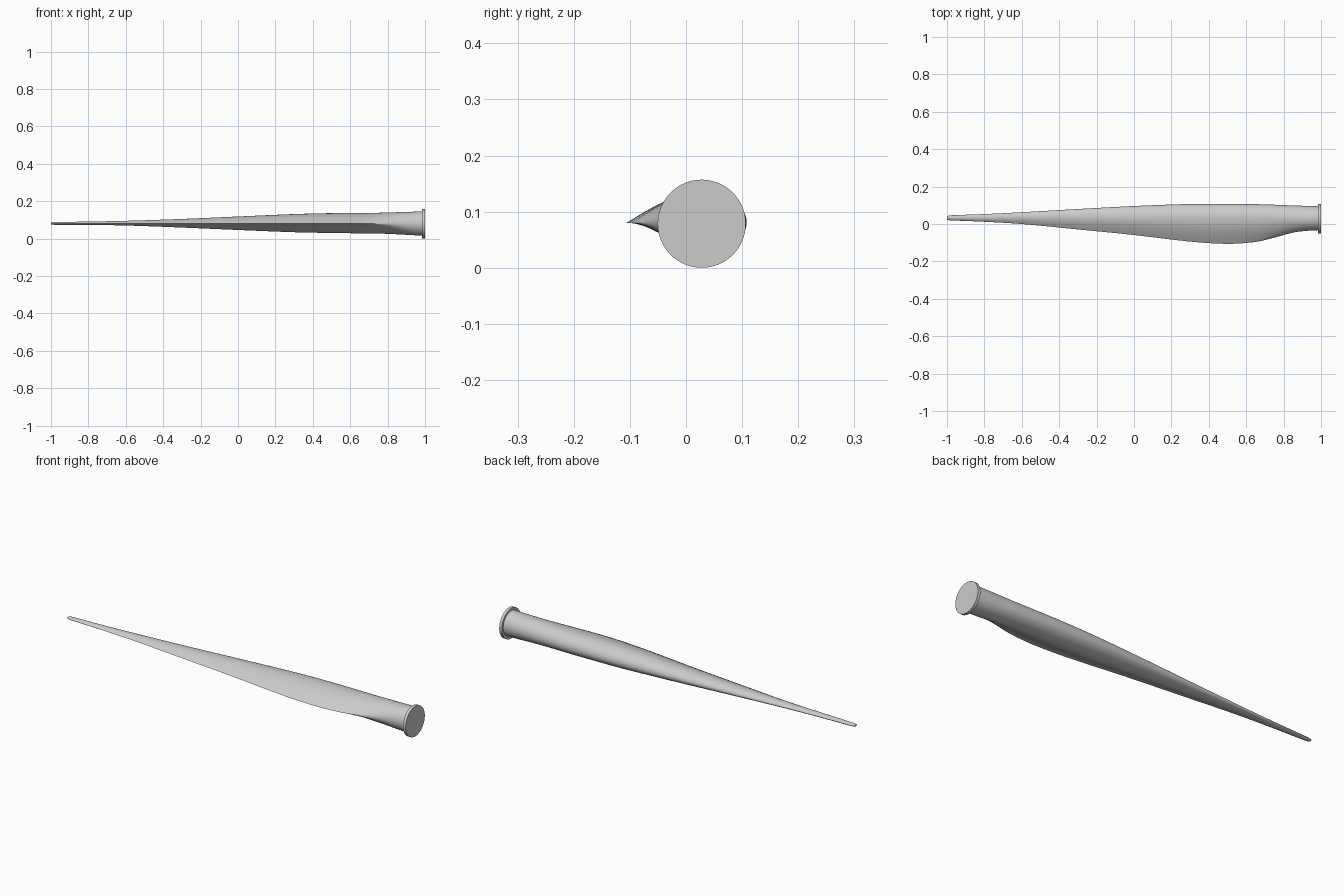
import bpy, bmesh, math

if "Cube" in bpy.data.objects:
    bpy.data.objects.remove(bpy.data.objects["Cube"])

mat = bpy.data.materials.new("light grey")
mat.diffuse_color = (0.6, 0.6, 0.6, 1)
mat.use_nodes = True
mat.node_tree.nodes["Principled BSDF"].inputs["Base Color"].default_value = mat.diffuse_color

# Stations along the blade: x, y min, y of thickest point, y max, z min, z max
STATIONS = [
    (-1.000, 0.023, 0.033, 0.042, 0.076, 0.086),
    (-0.985, 0.020, 0.033, 0.046, 0.074, 0.088),
    (-0.800, 0.012, 0.034, 0.053, 0.073, 0.091),
    (-0.600, 0.000, 0.036, 0.063, 0.070, 0.095),
    (-0.300, -0.029, 0.037, 0.080, 0.059, 0.105),
    (0.000, -0.059, 0.037, 0.096, 0.046, 0.118),
    (0.300, -0.094, 0.036, 0.107, 0.034, 0.131),
    (0.500, -0.106, 0.035, 0.108, 0.030, 0.136),
    (0.650, -0.096, 0.034, 0.106, 0.028, 0.137),
    (0.750, -0.073, 0.033, 0.103, 0.027, 0.138),
    (0.850, -0.046, 0.032, 0.099, 0.023, 0.141),
    (0.920, -0.037, 0.031, 0.097, 0.019, 0.143),
    (0.988, -0.033, 0.030, 0.095, 0.016, 0.145),
]
ZC = 0.080
N = 64


def interpolate(x):
    """Smooth cubic (Hermite) interpolation between stations."""
    S = STATIONS
    i = max(k for k in range(len(S) - 1) if S[k][0] <= x + 1e-9)

    def slope(k, j):
        a, b = max(k - 1, 0), min(k + 1, len(S) - 1)
        return (S[b][j] - S[a][j]) / (S[b][0] - S[a][0])
    d = S[i + 1][0] - S[i][0]
    t = (x - S[i][0]) / d
    if i == 0:
        return [S[0][j] + (S[1][j] - S[0][j]) * t for j in range(1, 6)]
    return [(2*t**3 - 3*t*t + 1) * S[i][j] + (t**3 - 2*t*t + t) * d * slope(i, j)
            + (3*t*t - 2*t**3) * S[i + 1][j] + (t**3 - t*t) * d * slope(i + 1, j)
            for j in range(1, 6)]


def section(x):
    """Round at the root, airfoil with a thin trailing edge further out."""
    y0, yc, y1, z0, z1 = interpolate(x)
    b = min(max((0.95 - x) / 0.35, 0), 1)
    b = b * b * (3 - 2 * b)
    if x < -0.6:  # tip becomes rounder again
        b *= 1 - 0.6 * (-0.6 - x) / 0.4
    pts = []
    for k in range(N):
        a = 2 * math.pi * k / N
        c, s = math.cos(a), math.sin(a)
        y = yc + (y1 - yc if c > 0 else yc - y0) * c
        t = abs(s)
        if c < 0:
            foil = math.cos(c * math.pi / 2) if s > 0 else (1 + math.cos(c * math.pi)) / 2
            t = t * (1 - b) + foil * b
        z = ZC + (z1 - ZC) * t if s > 0 else ZC - (ZC - z0) * t
        pts.append((x, y, z))
    return pts


def loft(name, rings):
    bm = bmesh.new()
    loops = [[bm.verts.new(p) for p in r] for r in rings]
    for a, b in zip(loops, loops[1:]):
        for k in range(N):
            bm.faces.new((a[k], a[(k + 1) % N], b[(k + 1) % N], b[k]))
    bm.faces.new(loops[0])
    bm.faces.new(loops[-1])
    bmesh.ops.recalc_face_normals(bm, faces=bm.faces)
    me = bpy.data.meshes.new(name)
    bm.to_mesh(me)
    bm.free()
    me.materials.append(mat)
    ob = bpy.data.objects.new(name, me)
    bpy.context.collection.objects.link(ob)
    bpy.ops.object.select_all(action='DESELECT')
    ob.select_set(True)
    bpy.context.view_layer.objects.active = ob
    bpy.ops.object.shade_smooth_by_angle(angle=math.radians(35))
    return ob


# Blade body
xs = [-1.0, -0.994] + [-0.985 + 1.973 * i / 70 for i in range(71)]
loft("blade", [section(x) for x in xs])


# Root flange disc
def circle(x, r):
    return [(x, 0.028 + r * math.cos(2 * math.pi * k / N),
             0.0785 + r * math.sin(2 * math.pi * k / N)) for k in range(N)]


loft("root_flange", [circle(0.985, 0.0785), circle(1.0, 0.0785)])
